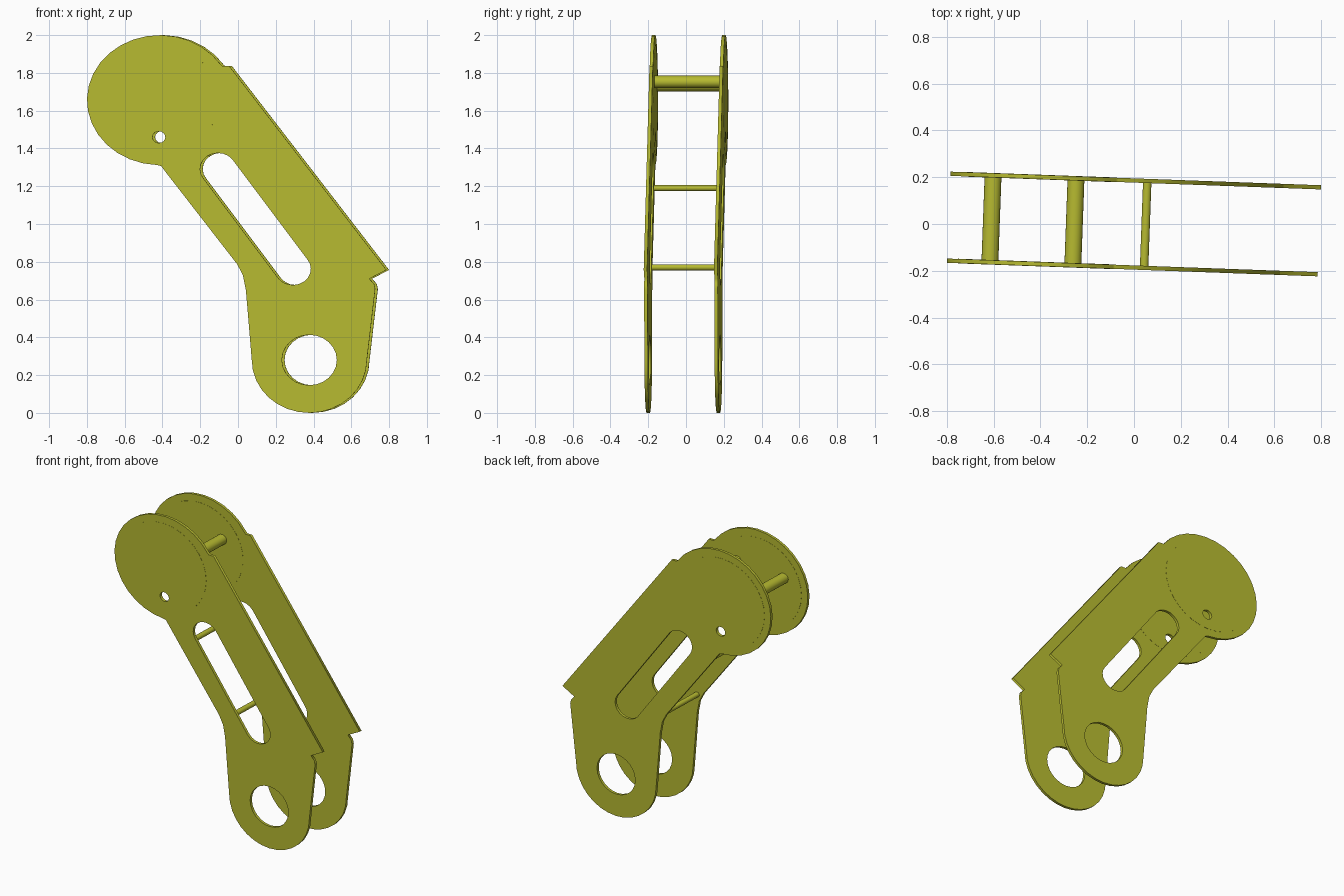
import bpy, bmesh
from math import radians, sin, cos, tau
from mathutils import Matrix

if "Cube" in bpy.data.objects:
    bpy.data.objects.remove(bpy.data.objects["Cube"])

TILT = Matrix.Rotation(radians(-2.1), 4, 'Z')
HALF_GAP, THICK = 0.186, 0.018

mat = bpy.data.materials.new("olive_paint")
mat.diffuse_color = (0.47, 0.49, 0.03, 1)
mat.use_nodes = True
mat.node_tree.nodes["Principled BSDF"].inputs["Base Color"].default_value = mat.diffuse_color


def arc(cx, cz, rx, rz, a0, a1, n):
    """Points along an ellipse arc, angles in degrees."""
    return [(cx + rx * cos(radians(a0 + (a1 - a0) * i / n)),
             cz + rz * sin(radians(a0 + (a1 - a0) * i / n))) for i in range(n + 1)]


def ellipse(cx, cz, rx, rz, n):
    return arc(cx, cz, rx, rz, 0, 360, n)[:-1]


def extrude(name, loops, y, depth):
    """Fill x-z loops (first is outline, rest are holes) and extrude along y."""
    cu = bpy.data.curves.new(name, 'CURVE')
    cu.dimensions, cu.fill_mode, cu.extrude = '2D', 'BOTH', depth / 2
    for pts in loops:
        sp = cu.splines.new('POLY')
        sp.points.add(len(pts) - 1)
        for p, (x, z) in zip(sp.points, pts):
            p.co = (x, z, 0, 1)
        sp.use_cyclic_u = True
    tmp = bpy.data.objects.new(name + "_curve", cu)
    bpy.context.collection.objects.link(tmp)
    dg = bpy.context.evaluated_depsgraph_get()
    me = bpy.data.meshes.new_from_object(tmp.evaluated_get(dg))
    bpy.data.objects.remove(tmp)
    me.transform(TILT @ Matrix.Translation((0, y, 0)) @ Matrix.Rotation(radians(90), 4, 'X'))
    bm = bmesh.new()
    bm.from_mesh(me)
    bmesh.ops.remove_doubles(bm, verts=bm.verts, dist=1e-5)
    bmesh.ops.recalc_face_normals(bm, faces=bm.faces)
    bm.to_mesh(me)
    bm.free()
    me.materials.clear()
    me.materials.append(mat)
    ob = bpy.data.objects.new(name, me)
    bpy.context.collection.objects.link(ob)
    return ob


# Side plate profile: round head, slanted arm, notched elbow, round foot
outline = (arc(-0.407, 1.656, 0.386, 0.344, 33, 268, 21)
           + [(-0.40, 1.307), (-0.38, 1.28), (0.002, 0.788), (0.033, 0.73), (0.049, 0.65)]
           + arc(0.385, 0.28, 0.305, 0.28, 180, 360, 16)
           + [(0.734, 0.656), (0.728, 0.683), (0.703, 0.71), (0.793, 0.757),
              (-0.039, 1.836), (-0.075, 1.836)])

# Slanted slot with rounded ends
slot = (arc(-0.099, 1.291, 0.095, 0.085, 37, 217, 10)
        + arc(0.298, 0.762, 0.095, 0.085, 217, 397, 10))
foot_hole = ellipse(0.385, 0.28, 0.1455, 0.1335, 24)
pin_hole = ellipse(-0.412, 1.46, 0.034, 0.031, 16)
head_disc = ellipse(-0.42, 1.656, 0.326, 0.295, 32)

# Two matching plates, each with a barely raised head disc
for side, y in (("front", -HALF_GAP), ("back", HALF_GAP)):
    extrude(side + "_plate", [outline, slot, foot_hole, pin_hole], y, THICK)
    extrude(side + "_head_disc", [head_disc, pin_hole], y, THICK + 0.002)

# Cross rods joining the plates
rods = {"head_rod_outer": (-0.61, 1.735, 0.034), "head_rod_inner": (-0.255, 1.752, 0.034),
        "arm_rod_upper": (-0.25, 1.19, 0.017), "arm_rod_lower": (0.05, 0.77, 0.017)}
for name, (x, z, r) in rods.items():
    ob = extrude(name, [ellipse(x, z, r * 1.06, r * 0.97, 20)], 0, 2 * HALF_GAP)
    bpy.context.view_layer.objects.active = ob
    bpy.ops.object.select_all(action='DESELECT')
    ob.select_set(True)
    bpy.ops.object.shade_smooth_by_angle(angle=radians(30))
